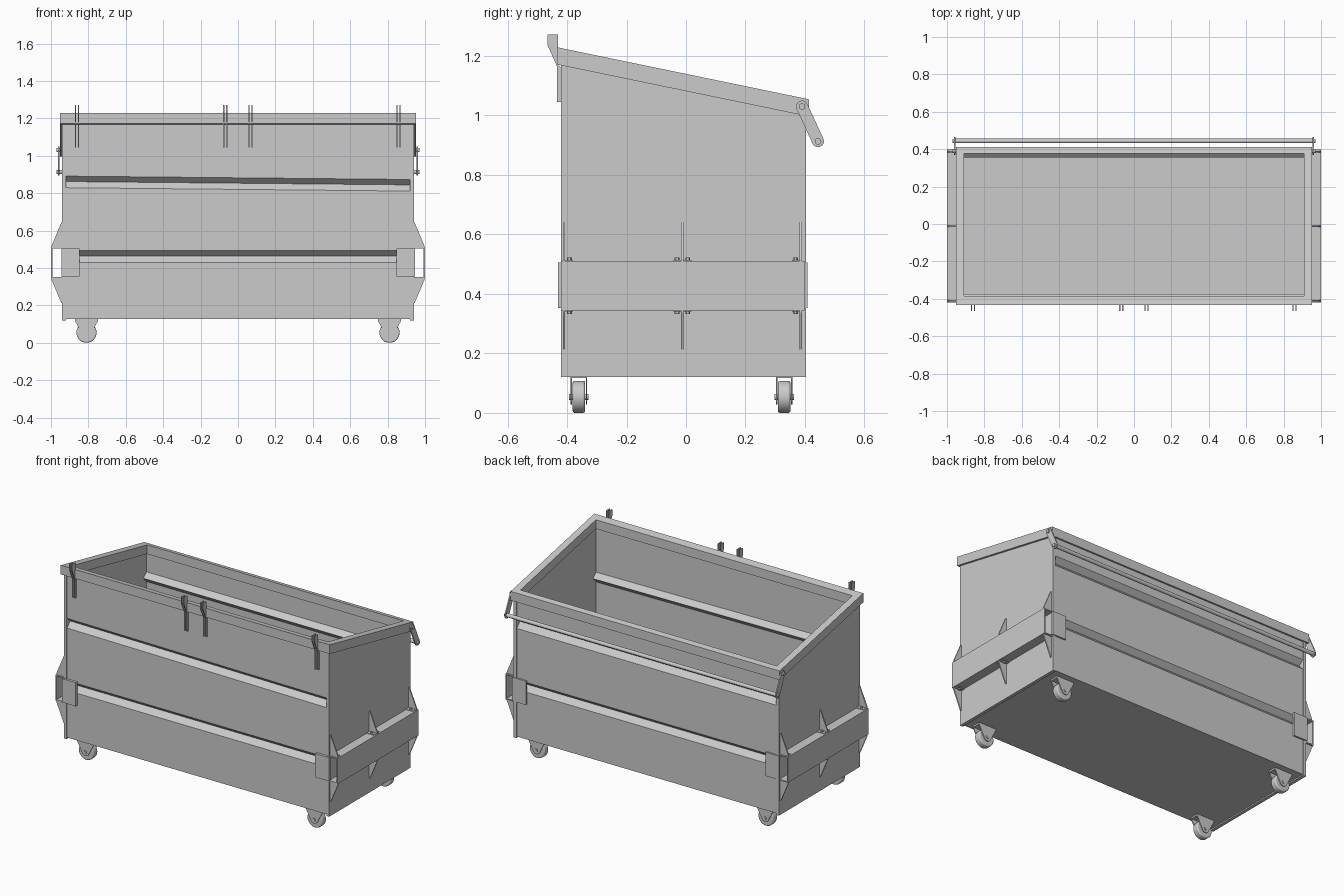
import bpy, bmesh, math
from mathutils import Matrix, Vector

if "Cube" in bpy.data.objects:
    bpy.data.objects.remove(bpy.data.objects["Cube"])


def finish(name, bm, smooth=False):
    bmesh.ops.recalc_face_normals(bm, faces=bm.faces)
    me = bpy.data.meshes.new(name)
    bm.to_mesh(me)
    bm.free()
    ob = bpy.data.objects.new(name, me)
    bpy.context.collection.objects.link(ob)
    if smooth:
        me.shade_smooth()
        me.set_sharp_from_angle(angle=math.radians(35))
    return ob


def prism(name, pts, axis, a, b, smooth=False):
    """Extrude a 2D outline along x (points are y,z) or y (points are x,z)."""
    bm = bmesh.new()
    put = (lambda t, p: (t, p[0], p[1])) if axis == 'x' else (lambda t, p: (p[0], t, p[1]))
    A = [bm.verts.new(put(a, p)) for p in pts]
    B = [bm.verts.new(put(b, p)) for p in pts]
    bm.faces.new(A)
    bm.faces.new(B[::-1])
    n = len(pts)
    for i in range(n):
        j = (i + 1) % n
        bm.faces.new((A[i], B[i], B[j], A[j]))
    return finish(name, bm, smooth)


def box(name, x0, x1, y0, y1, z0, z1):
    return prism(name, [(y0, z0), (y1, z0), (y1, z1), (y0, z1)], 'x', x0, x1)


def cyl(name, centre, r, depth, axis, seg=24):
    bm = bmesh.new()
    rot = {'x': Matrix.Rotation(math.pi / 2, 4, 'Y'),
           'y': Matrix.Rotation(math.pi / 2, 4, 'X'), 'z': Matrix()}[axis]
    bmesh.ops.create_cone(bm, cap_ends=True, segments=seg, radius1=r, radius2=r,
                          depth=depth, matrix=Matrix.Translation(centre) @ rot)
    return finish(name, bm, True)


def arc(c, r, a0, a1, n=10):
    return [(c[0] + r * math.cos(math.radians(a0 + (a1 - a0) * i / n)),
             c[1] + r * math.sin(math.radians(a0 + (a1 - a0) * i / n))) for i in range(n + 1)]


def top(y):
    """Height of the sloping rim at depth y."""
    return 1.229 - (y + 0.433) * 0.2065


RIM = 0.058

# Floor and side walls
box("floor", -0.93, 0.93, -0.412, 0.396, 0.128, 0.138)
for s in (-1, 1):
    prism("side_wall", [(-0.42, 0.12), (0.403, 0.12), (0.403, top(0.403) - 0.03),
                        (-0.42, top(-0.42) - 0.03)], 'x', s * 0.92, s * 0.94)

# Front and back sheets with two pressed V grooves
for name, y, d in (("front_wall", -0.415, 1), ("back_wall", 0.398, -1)):
    prof = [(0, 0.128), (0, 0.43), (0.032, 0.463), (0, 0.492),
            (0, 0.82), (0.032, 0.853), (0, 0.882), (0, top(y) - 0.03)]
    outer = [(y + d * o, z) for o, z in prof]
    inner = [(p + d * 0.01, z) for p, z in outer]
    wall = prism(name, outer + inner[::-1], 'x', -0.925, 0.925)
    if d == 1:  # upper front groove runs slightly downhill
        for v in wall.data.vertices:
            if 0.8 < v.co.z < 0.9:
                v.co.z -= 0.009 * math.copysign(1, v.co.x)

# Sloping rim frame
bm = bmesh.new()
rings = []
for x, y0, y1 in ((0.953, -0.433, 0.413), (0.908, -0.386, 0.378)):
    for dz in (0, -RIM):
        rings.append([bm.verts.new((px, py, top(py) + dz))
                      for px, py in ((-x, y0), (x, y0), (x, y1), (-x, y1))])
for p, q in ((0, 1), (1, 3), (3, 2), (2, 0)):
    for i in range(4):
        j = (i + 1) % 4
        bm.faces.new((rings[p][i], rings[p][j], rings[q][j], rings[q][i]))
finish("rim", bm)

# Fork pockets with gussets, flanges, bolts and corner plates
for s in (-1, 1):
    y0, y1 = -0.42, 0.398
    box("pocket_outer", s * 0.993, s * 1.0, y0, y1, 0.345, 0.51)
    box("pocket_top", s * 0.935, s * 0.995, y0, y1, 0.503, 0.51)
    box("pocket_bottom", s * 0.935, s * 0.995, y0, y1, 0.345, 0.352)
    for a, b in ((-0.431, -0.414), (0.397, 0.409)):
        box("corner_plate", s * 0.848, s * 0.945, a, b, 0.353, 0.505)
    for y, sides in ((-0.41, (1,)), (-0.012, (-1, 1)), (0.386, (-1,))):
        for zb, k in ((0.51, 1), (0.345, -1)):
            prism("gusset", [(s * 0.938, zb), (s * 0.997, zb), (s * 0.997, zb + k * 0.008),
                             (s * 0.945, zb + k * 0.132), (s * 0.938, zb + k * 0.132)],
                  'y', y - 0.004, y + 0.004)
            for e in sides:
                box("gusset_foot", s * 0.94, s * 0.99, y, y + e * 0.03, zb, zb + k * 0.004)
                cyl("gusset_bolt", (s * 0.968, y + e * 0.018, zb + k * 0.007),
                    0.008, 0.01, 'z', 6)

# Lid hinge lugs on the high front edge
lug = [(-0.465, 1.272), (-0.43, 1.272), (-0.43, 1.17), (-0.419, 1.16), (-0.419, 1.045),
       (-0.434, 1.045), (-0.434, 1.165), (-0.465, 1.235)]
for x in (-0.861, -0.068, 0.067, 0.858):
    for e in (-1, 1):
        prism("hinge_lug", lug, 'x', x + e * 0.005, x + e * 0.011)

# Lid stop arms and rod at the back
P, Q = Vector((0.39, 1.03)), Vector((0.444, 0.913))
ang = math.degrees(math.atan2(*(Q - P).yx))
arm = arc(Q, 0.02, ang - 90, ang + 90) + arc(P, 0.02, ang + 90, ang + 270)
for s in (-1, 1):
    prism("stop_arm", arm, 'x', s * 0.955, s * 0.962, True)
    for c in (P, Q):
        cyl("arm_pin", (s * 0.958, c[0], c[1]), 0.011, 0.026, 'x', 16)
cyl("stop_rod", (0, Q[0], Q[1]), 0.012, 1.92, 'x', 20)

# Casters
for x in (-0.81, 0.81):
    for y in (-0.36, 0.33):
        wheel = cyl("wheel", (x, y, 0.054), 0.054, 0.042, 'y', 32)
        bev = wheel.modifiers.new("round", 'BEVEL')
        bev.width, bev.segments, bev.limit_method = 0.007, 3, 'ANGLE'
        cyl("axle", (x, y, 0.054), 0.01, 0.066, 'y', 12)
        box("caster_plate", x - 0.062, x + 0.062, y - 0.028, y + 0.028, 0.118, 0.13)
        plate = arc((x, 0.054), 0.025, 200, 340) + [(x + 0.063, 0.12), (x - 0.063, 0.12)]
        for e in (-1, 1):
            prism("caster_fork", plate, 'y', y + e * 0.023, y + e * 0.028, True)
